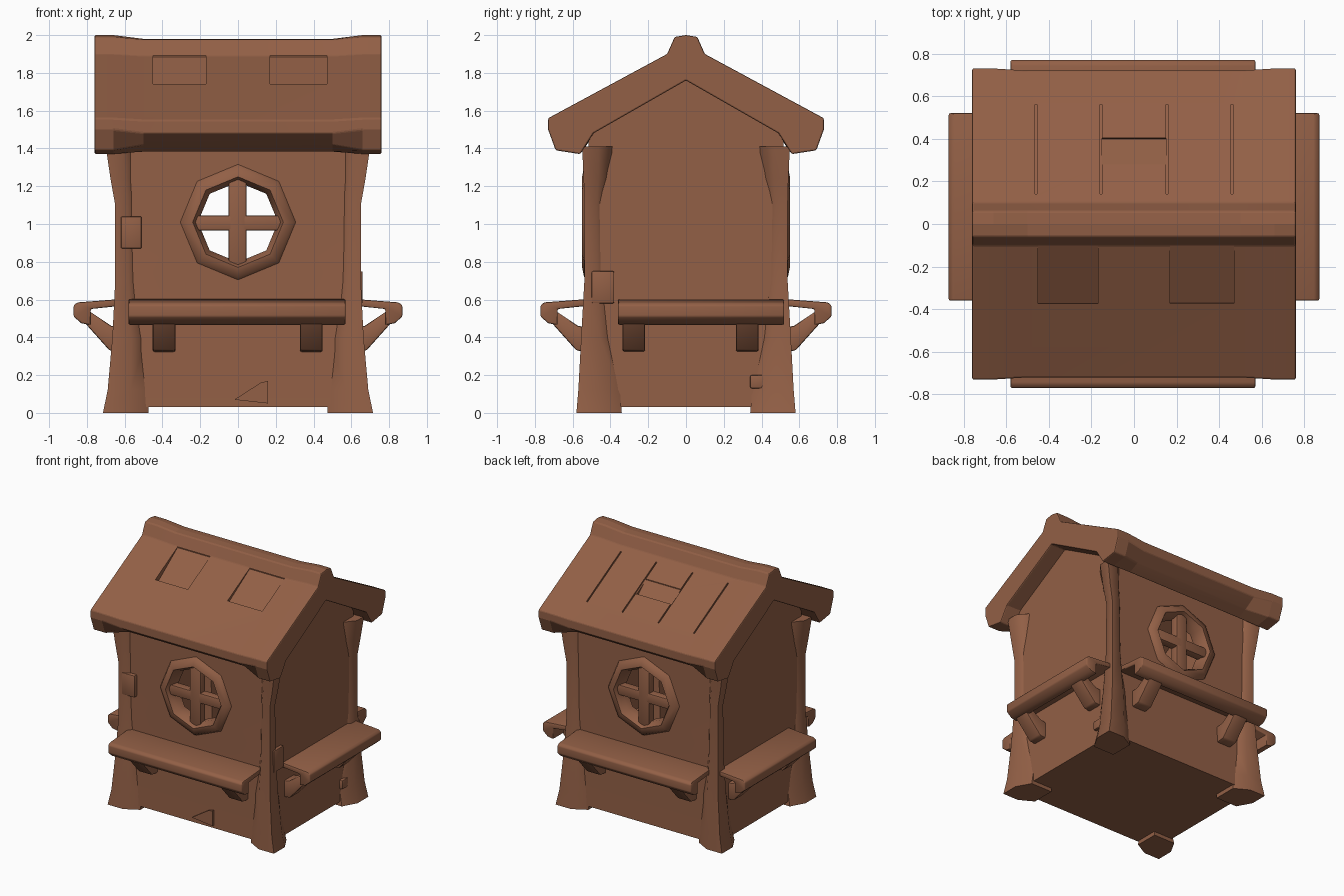
import bpy, bmesh, math
from mathutils import Matrix

if "Cube" in bpy.data.objects:
    bpy.data.objects.remove(bpy.data.objects["Cube"])

mat = bpy.data.materials.new("warm brown")
mat.diffuse_color = (0.29, 0.116, 0.061, 1)
mat.use_nodes = True
mat.node_tree.nodes["Principled BSDF"].inputs["Base Color"].default_value = mat.diffuse_color


def smooth(ob, angle):
    bpy.ops.object.select_all(action='DESELECT')
    bpy.context.view_layer.objects.active = ob
    ob.select_set(True)
    bpy.ops.object.shade_smooth_by_angle(angle=math.radians(angle))


def finish(name, bm, bevel=0.0, angle=40):
    bmesh.ops.recalc_face_normals(bm, faces=bm.faces)
    me = bpy.data.meshes.new(name)
    bm.to_mesh(me)
    bm.free()
    ob = bpy.data.objects.new(name, me)
    bpy.context.collection.objects.link(ob)
    me.materials.append(mat)
    if bevel:
        b = ob.modifiers.new("bevel", 'BEVEL')
        b.width, b.segments, b.limit_method = bevel, 2, 'ANGLE'
        bpy.context.view_layer.objects.active = ob
        bpy.ops.object.modifier_apply(modifier="bevel")
    smooth(ob, angle)
    return ob


def loft(name, rings, bevel=0.0, turn=0, angle=40):
    """Skin a list of equal-sized point rings and cap both ends."""
    bm = bmesh.new()
    vs = [[bm.verts.new(p) for p in r] for r in rings]
    n = len(vs[0])
    for a, b in zip(vs, vs[1:]):
        for i in range(n):
            j = (i + 1) % n
            bm.faces.new((a[i], a[j], b[j], b[i]))
    bm.faces.new(vs[0])
    bm.faces.new(vs[-1])
    bm.transform(Matrix.Rotation(math.radians(turn), 4, 'Z'))
    return finish(name, bm, bevel, angle)


def prism(name, profile, x0, x1, bevel=0.0, turn=0):
    """Extrude a (y, z) profile along x, then turn it about z."""
    return loft(name, [[(x, y, z) for y, z in profile] for x in (x0, x1)], bevel, turn)


def box(name, x0, x1, y0, y1, z0, z1, bevel=0.0):
    return prism(name, [(y0, z0), (y1, z0), (y1, z1), (y0, z1)], x0, x1, bevel)


def disc(radius, y, sides=8):
    return [(radius * math.cos(i * math.tau / sides), y,
             1.01 + radius * math.sin(i * math.tau / sides)) for i in range(sides)]


def cut(target, cutter):
    bpy.context.view_layer.objects.active = target
    m = target.modifiers.new("cut", 'BOOLEAN')
    m.operation, m.solver, m.object = 'DIFFERENCE', 'EXACT', cutter
    bpy.ops.object.modifier_apply(modifier="cut")
    bpy.data.objects.remove(cutter)


def mirrored(half):
    """Complete a y-z profile that runs from the ridge to the inner apex."""
    return half + [(-y, z) for y, z in reversed(half) if y > 0]


# hollow gabled walls with a round opening front and back
walls = prism("walls", mirrored([(0, 1.80), (.515, 1.50), (.515, .5), (.525, .03)]), -.635, .635)
bpy.context.view_layer.objects.active = walls
s = walls.modifiers.new("shell", 'SOLIDIFY')
s.thickness, s.offset = .05, -1
bpy.ops.object.modifier_apply(modifier="shell")
cut(walls, loft("window_cutter", [disc(.25, -1), disc(.25, 1)]))
smooth(walls, 6)

# flared corner posts blending into the walls: (z, outer x, outer y, width)
levels = [(0, .715, .58, .24), (.12, .69, .57, .22), (.4, .665, .555, .18), (.7, .65, .538, .13),
          (1.1, .65, .538, .12), (1.24, .675, .542, .14), (1.41, .70, .55, .16)]
for sx in (-1, 1):
    for sy in (-1, 1):
        loft("corner_post", [[(sx * a, sy * b, z) for a, b in (
            (x, y), (x - .55 * w, y), (x - w, y - .06), (x - w, y - w),
            (x - .06, y - w), (x, y - .55 * w))] for z, x, y, w in levels], angle=50)

# round window frames with cross bars
for sy, side in ((-1, "front"), (1, "back")):
    bm = bmesh.new()
    rings = [[bm.verts.new(p) for p in disc(r, sy * y)] for r, y in
             ((.315, .50), (.29, .54), (.24, .55), (.212, .50), (.212, .44), (.29, .44))]
    for k in range(6):
        a, b = rings[k], rings[(k + 1) % 6]
        for i in range(8):
            j = (i + 1) % 8
            bm.faces.new((a[i], a[j], b[j], b[i]))
    finish(side + "_window_frame", bm, angle=50)
    y0, y1 = sorted((sy * .46, sy * .525))
    box(side + "_window_upright", -.05, .045, y0, y1, .78, 1.24, .01)
    box(side + "_window_crossbar", -.23, .23, y0, y1, .965, 1.045, .01)

# roof in one piece: heavier end boards, slight sag and undercut eaves between
end = mirrored([(0, 2.0), (.06, 1.99), (.10, 1.90), (.73, 1.56), (.73, 1.50),
                (.69, 1.39), (.56, 1.37), (.49, 1.48), (0, 1.76)])
mid = mirrored([(0, 1.98), (.06, 1.975), (.10, 1.89), (.72, 1.55), (.72, 1.48),
                (.63, 1.42), (.55, 1.38), (.48, 1.49), (0, 1.76)])
roof = loft("roof", [[(x, y, z) for y, z in p] for x, p in
                     ((-.76, end), (-.66, end), (-.50, mid), (.50, mid), (.66, end), (.76, end))],
            .008)
# front wedges, flush uphill and deepest downhill
for x0, x1, deep in ((-.45, -.17, 1.69), (.17, .47, 1.715)):
    cut(roof, prism("pocket", [(-.38, 1.84), (-.37, deep), (-.10, 1.885), (-.10, 1.95)], x0, x1))
# back notch and thin seams
cut(roof, prism("pocket", [(.41, 1.80), (.40, 1.68), (.28, 1.785), (.28, 1.90)], -.15, .15))
for x in (-.46, -.155, .155, .46):
    cut(roof, prism("seam", [(.14, 1.95), (.14, 1.855), (.56, 1.625), (.56, 1.75)],
                    x - .005, x + .005))
smooth(roof, 5)

# ledges on all four sides, each with two slanted brackets
for name, turn, shift, x0, x1 in (("front", 0, 0, -.58, .57), ("right", 90, .10, -.36, .52),
                                  ("back", 180, 0, -.57, .58), ("left", -90, .10, -.52, .36)):
    top = [(-.49, .605), (-.75, .585), (-.77, .57), (-.77, .51), (-.73, .475),
           (-.68, .465), (-.68, .55), (-.49, .57)]
    prism(name + "_ledge", [(y - shift, z) for y, z in top], x0, x1, .008, turn)
    arm = [(-.75, .52), (-.69, .54), (-.57, .46), (-.49, .45), (-.49, .32), (-.58, .33)]
    centre = (x0 + x1) / 2
    off = .39 if shift == 0 else .30
    for sx in (-1, 1):
        c = centre * .3 + sx * off
        prism(name + "_bracket", [(y - shift, z) for y, z in arm], c - .06, c + .06, .01, turn)

# a few bricks standing proud of the walls
box("front_brick", -.62, -.51, -.545, -.48, .87, 1.04, .008)
box("right_brick_upper", .58, .66, -.50, -.38, .58, .75, .008)
box("right_brick_lower", .58, .66, .34, .42, .13, .20, .008)
# slanted base brick
loft("front_base_brick", [[(-.02, y, .07), (.16, y, .05), (.16, y, .17), (.12, y, .16)]
                          for y in (-.54, -.49)])
